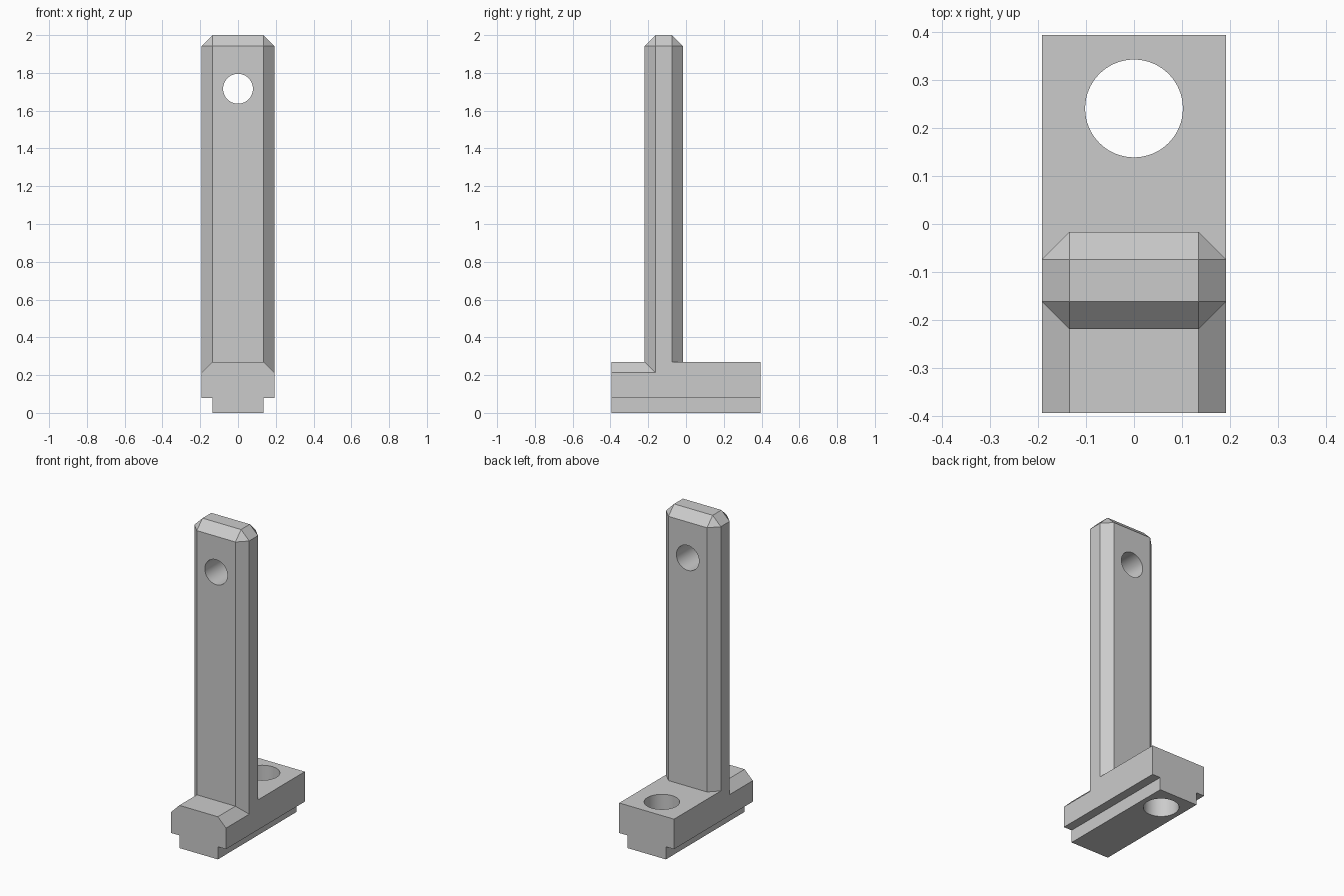
import bpy, bmesh
from math import pi, radians
from mathutils import Vector

W, IN = 0.192, 0.135          # half width, half width inside the chamfers
C = W - IN                    # chamfer size
D = 0.394                     # half depth of the foot
TOP, FOOT, TONGUE = 2.0, 0.27, 0.08
POST_F, POST_B = -0.219, -0.017

cube = bpy.data.objects.get("Cube")
if cube:
    bpy.data.objects.remove(cube)

grey = bpy.data.materials.new("plain grey")
grey.use_nodes = True
colour = (0.6, 0.6, 0.6, 1)
grey.diffuse_color = colour
grey.node_tree.nodes["Principled BSDF"].inputs["Base Color"].default_value = colour


def add_object(name, bm):
    bmesh.ops.recalc_face_normals(bm, faces=bm.faces)
    mesh = bpy.data.meshes.new(name)
    bm.to_mesh(mesh)
    bm.free()
    mesh.materials.append(grey)
    obj = bpy.data.objects.new(name, mesh)
    bpy.context.collection.objects.link(obj)
    return obj


def extrude(name, points, direction, top_ring=None):
    """Extrude a closed outline."""
    bm = bmesh.new()
    face = bm.faces.new([bm.verts.new(p) for p in points])
    new = bmesh.ops.extrude_face_region(bm, geom=[face])["geom"]
    bmesh.ops.translate(bm, vec=direction,
                        verts=[v for v in new if isinstance(v, bmesh.types.BMVert)])
    return add_object(name, bm)


def section(name, half, y0, y1):
    """Extrude a mirrored x-z half section along y."""
    pts = half + [(-x, z) for x, z in reversed(half)]
    return extrude(name, [(x, y0, z) for x, z in pts], (0, y1 - y0, 0))


def cylinder(name, radius, centre, axis):
    bm = bmesh.new()
    bmesh.ops.create_cone(bm, cap_ends=True, segments=64, radius1=radius,
                          radius2=radius, depth=1)
    obj = add_object(name, bm)
    obj.data.transform(Vector((0, 0, 1)).rotation_difference(Vector(axis)).to_matrix().to_4x4())
    obj.location = centre
    return obj


def combine(target, other, operation):
    mod = target.modifiers.new(operation.title(), 'BOOLEAN')
    mod.operation, mod.solver, mod.object = operation, 'EXACT', other
    bpy.context.view_layer.objects.active = target
    bpy.ops.object.modifier_apply(modifier=mod.name)
    bpy.data.objects.remove(other)


# Foot: stepped underside, top edges chamfered only ahead of the post
lower = [(IN, 0), (IN, TONGUE), (W, TONGUE)]
body = section("tee_bracket", lower + [(W, FOOT - C), (IN, FOOT)], -D, POST_F + C)
rear = section("foot_rear", lower + [(W, FOOT)], POST_F + C, D)

# Post: eight-sided bar with a chamfered top, built as a hull
bm = bmesh.new()
mid, half = (POST_F + POST_B) / 2, (POST_B - POST_F) / 2
for sx in (-1, 1):
    for sy in (-1, 1):
        for z in (0.12, TOP - C):
            bm.verts.new((sx * IN, mid + sy * half, z))
            bm.verts.new((sx * W, mid + sy * (half - C), z))
        bm.verts.new((sx * IN, mid + sy * (half - C), TOP))
bmesh.ops.convex_hull(bm, input=bm.verts)
bmesh.ops.dissolve_limit(bm, angle_limit=radians(1), verts=bm.verts, edges=bm.edges)
post = add_object("post", bm)

combine(body, rear, 'UNION')
combine(body, post, 'UNION')

# Bolt hole through the foot and pin hole through the post
combine(body, cylinder("bolt_hole", 0.102, (0, 0.241, 0.2), (0, 0, 1)), 'DIFFERENCE')
combine(body, cylinder("pin_hole", 0.079, (0, mid, 1.716), (0, 1, 0)), 'DIFFERENCE')

# Flat faces, smooth hole walls
bpy.ops.object.select_all(action='DESELECT')
body.select_set(True)
bpy.context.view_layer.objects.active = body
bpy.ops.object.shade_smooth_by_angle(angle=radians(20))
